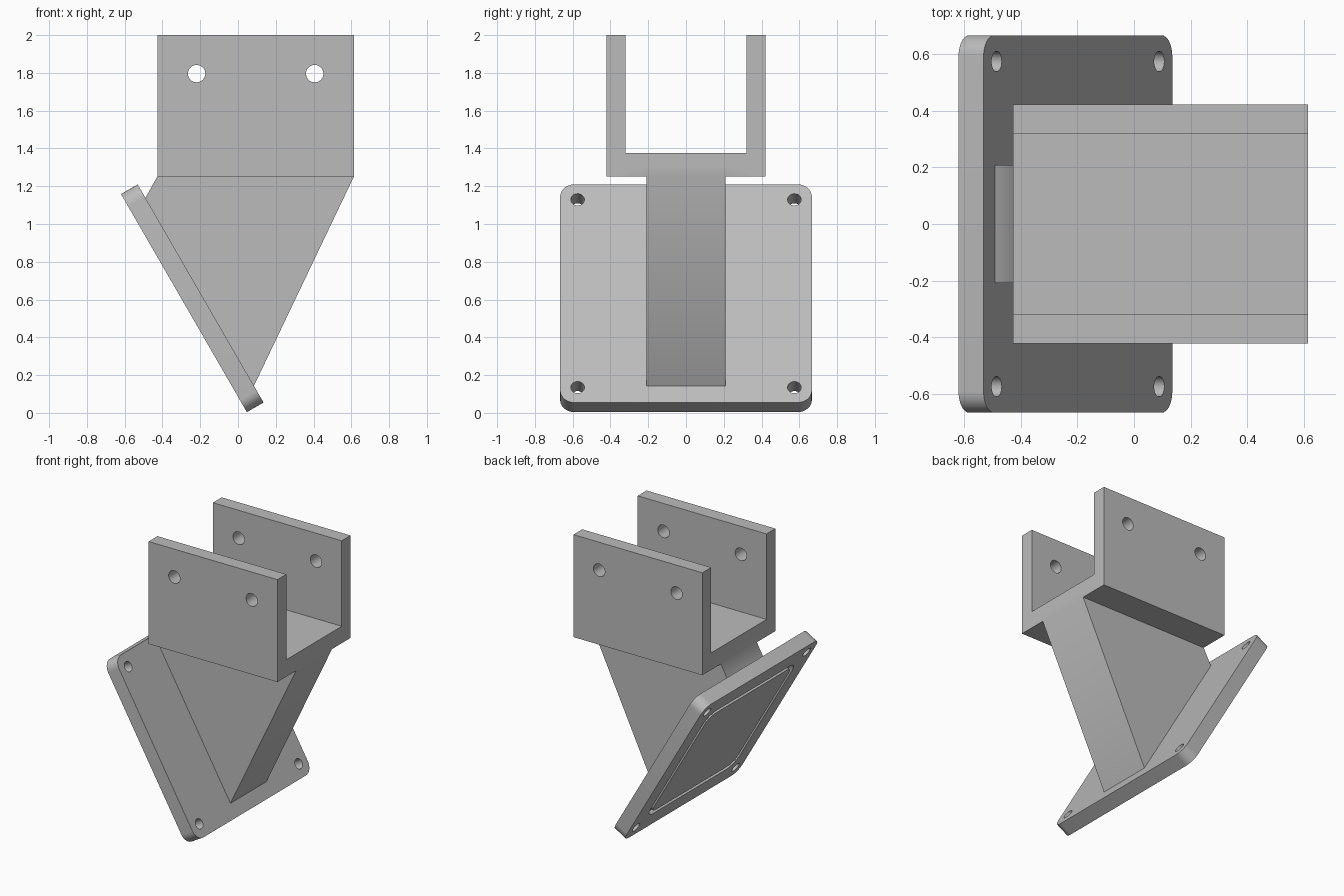
import bpy
import math
from mathutils import Matrix, Vector

cube = bpy.data.objects.get("Cube")
if cube:
    bpy.data.objects.remove(cube, do_unlink=True)

GREY = (0.50, 0.50, 0.50, 1)
mat = bpy.data.materials.new("plain grey")
mat.use_nodes = True
mat.diffuse_color = GREY
mat.node_tree.nodes["Principled BSDF"].inputs["Base Color"].default_value = GREY


def prism(name, profile, depth, matrix):
    """Extrude a counter-clockwise profile from local z = 0 to depth."""
    n = len(profile)
    verts = [(u, v, w) for w in (0, depth) for u, v in profile]
    faces = [tuple(reversed(range(n))), tuple(range(n, 2 * n))]
    faces += [(i, (i + 1) % n, n + (i + 1) % n, n + i) for i in range(n)]
    mesh = bpy.data.meshes.new(name)
    mesh.from_pydata([matrix @ Vector(v) for v in verts], [], faces)
    mesh.materials.append(mat)
    obj = bpy.data.objects.new(name, mesh)
    bpy.context.collection.objects.link(obj)
    return obj


def circle(u, v, r, n=32):
    return [(u + r * math.cos(2 * math.pi * i / n),
             v + r * math.sin(2 * math.pi * i / n)) for i in range(n)]


def rounded_square(half, r, steps=8):
    pts = []
    for q in range(4):
        a = math.pi / 4 + q * math.pi / 2
        cu = math.copysign(half - r, math.cos(a))
        cv = math.copysign(half - r, math.sin(a))
        for i in range(steps + 1):
            t = (q + i / steps) * math.pi / 2
            pts.append((cu + r * math.cos(t), cv + r * math.sin(t)))
    return pts


def combine(target, other, operation):
    """Apply a boolean and remove the helper."""
    bpy.context.view_layer.objects.active = target
    mod = target.modifiers.new(operation, 'BOOLEAN')
    mod.operation, mod.object, mod.solver = operation, other, 'EXACT'
    bpy.ops.object.modifier_apply(modifier=mod.name)
    bpy.data.objects.remove(other, do_unlink=True)


def frame(u, v, w, origin):
    """Matrix with the given local axes and origin."""
    m = Matrix((u, v, w)).transposed().to_4x4()
    m.translation = origin
    return m


# U-shaped channel, its section in the y-z plane
W, IN, X0, X1, BASE, FLOOR, TOP = 0.422, 0.32, -0.427, 0.614, 1.252, 1.376, 2.0
section = [(-W, BASE), (W, BASE), (W, TOP), (IN, TOP),
           (IN, FLOOR), (-IN, FLOOR), (-IN, TOP), (-W, TOP)]
bracket = prism("channel_bracket", section, X1 - X0,
                frame((0, 1, 0), (0, 0, 1), (1, 0, 0), (X0, 0, 0)))

# Web joining the channel to the tilted plate
RIB = 0.208
web = [(0.083, 0.14), (X1, BASE), (X1, 1.31), (X0, 1.31), (X0, BASE),
       (-0.492, 1.135), (-0.509, 1.125), (0.066, 0.13)]
along_y = frame((1, 0, 0), (0, 0, 1), (0, -1, 0), (0, RIB, 0))
combine(bracket, prism("web", web, 2 * RIB, along_y), 'UNION')

# Bolt holes through both channel walls
through = frame((1, 0, 0), (0, 0, 1), (0, -1, 0), (0, 0.6, 0))
for x in (-0.219, 0.406):
    combine(bracket, prism("cutter", circle(x, 1.796, 0.046), 1.2, through), 'DIFFERENCE')

# Mounting plate, tilted about y, outer face at local z = 0
HALF, THICK = 0.6665, 0.102
s, c = math.sin(math.radians(60)), math.cos(math.radians(60))
slope, normal = Vector((-c, 0, s)), Vector((s, 0, c))
centre = Vector((0.047, 0, 0.004)) + slope * HALF
tilted = frame((0, 1, 0), slope, normal, centre)
plate = prism("mounting_plate", rounded_square(HALF, 0.075), THICK, tilted)

# Corner screw holes
below = tilted @ Matrix.Translation((0, 0, -0.1))
for u in (-0.574, 0.574):
    for v in (-0.574, 0.574):
        combine(plate, prism("cutter", circle(u, v, 0.036), 0.4, below), 'DIFFERENCE')

# Seal groove in the outer face
ring = prism("groove_cutter", rounded_square(0.515, 0.1), 0.13, below)
core = prism("groove_core", rounded_square(0.48, 0.065), 0.4,
             below @ Matrix.Translation((0, 0, -0.1)))
combine(ring, core, 'DIFFERENCE')
combine(plate, ring, 'DIFFERENCE')

# Smooth the hole walls and rounded corners
bpy.ops.object.select_all(action='DESELECT')
for obj in (bracket, plate):
    obj.select_set(True)
bpy.context.view_layer.objects.active = plate
bpy.ops.object.shade_smooth_by_angle(angle=math.radians(30))
